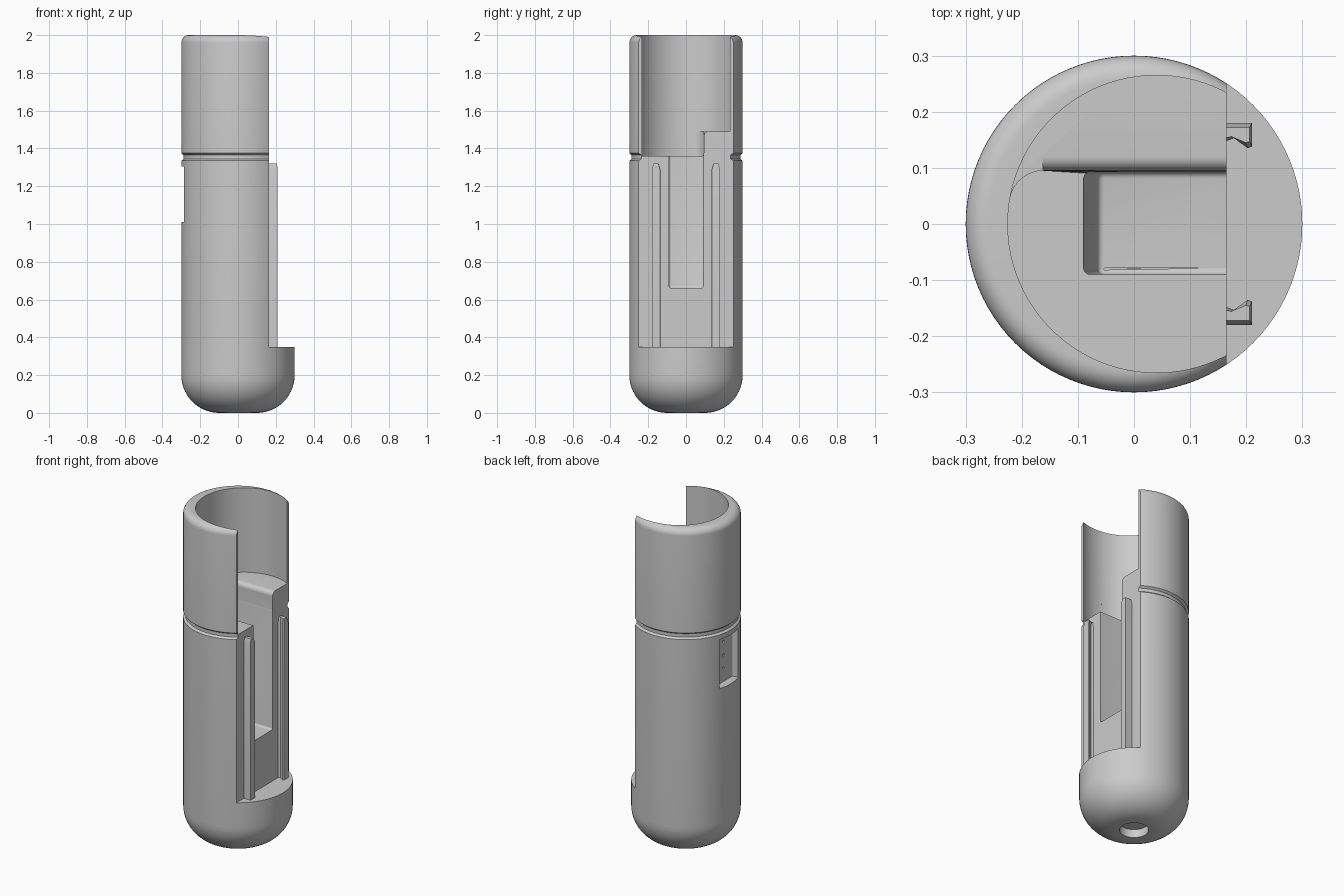
import bpy, bmesh
from math import sin, cos, pi, radians, sqrt
from mathutils import Vector

cube = bpy.data.objects.get("Cube")
if cube:
    bpy.data.objects.remove(cube)

R = 0.3          # outer radius
CUT_X = 0.165    # flat side face
LEDGE = 0.35     # top of the full round base
FLOOR = 1.36     # lower cavity floor
STEP = 1.49      # raised cavity floor
STEP_Y = 0.095
CAV_X, CAV_R = 0.04, 0.265

grey = bpy.data.materials.new("plain grey")
grey.use_nodes = True
colour = (0.6, 0.6, 0.6, 1)
grey.diffuse_color = colour
grey.node_tree.nodes["Principled BSDF"].inputs["Base Color"].default_value = colour


def orient(bm):
    """Make all faces point outwards."""
    bmesh.ops.recalc_face_normals(bm, faces=bm.faces[:])
    if bm.calc_volume(signed=True) < 0:
        bmesh.ops.reverse_faces(bm, faces=bm.faces[:])


def make_object(name, bm):
    orient(bm)
    mesh = bpy.data.meshes.new(name)
    bm.to_mesh(mesh)
    bm.free()
    mesh.materials.append(grey)
    obj = bpy.data.objects.new(name, mesh)
    bpy.context.collection.objects.link(obj)
    return obj


def arc(cx, cy, r, start, end, n):
    steps = [radians(start + (end - start) * i / n) for i in range(n + 1)]
    return [(cx + r * cos(a), cy + r * sin(a)) for a in steps]


def loft(rings):
    """Skin closed rings of points and cap both ends."""
    bm = bmesh.new()
    loops = [[bm.verts.new(p) for p in ring] for ring in rings]
    for low, high in zip(loops, loops[1:]):
        for i in range(len(low)):
            bm.faces.new((low[i - 1], low[i], high[i], high[i - 1]))
    bm.faces.new(loops[0][::-1])
    bm.faces.new(loops[-1])
    return bm


def prism(name, profile, axis, low, high, bevel=0, pick=None):
    """Extrude a 2D profile along an axis and optionally round picked edges."""
    place = {"x": lambda p, d: (d, p[0], p[1]),
             "y": lambda p, d: (p[0], d, p[1]),
             "z": lambda p, d: (p[0], p[1], d)}[axis]
    bm = loft([[place(p, d) for p in profile] for d in (low, high)])
    if bevel:
        bmesh.ops.bevel(bm, geom=[e for e in bm.edges if pick(e)], offset=bevel,
                        segments=5, profile=0.5, affect="EDGES")
    return make_object(name, bm)


def box(name, x, y, z, bevel=0, pick=None):
    corners = [(x[0], y[0]), (x[1], y[0]), (x[1], y[1]), (x[0], y[1])]
    return prism(name, corners, "z", z[0], z[1], bevel, pick)


def revolve(name, profile, segments=96):
    turns = [2 * pi * i / segments for i in range(segments)]
    return make_object(name, loft(
        [[(r * cos(a), r * sin(a), z) for a in turns] for r, z in profile]))


def volume(mesh):
    bm = bmesh.new()
    bm.from_mesh(mesh)
    result = bm.calc_volume(signed=True)
    bm.free()
    return result


def carve(obj, cutter):
    """Subtract the cutter, keeping the first solver result that is sound."""
    before = volume(obj.data)
    mod = obj.modifiers.new("carve", "BOOLEAN")
    mod.operation = "DIFFERENCE"
    mod.object = cutter
    for solver in ("EXACT", "MANIFOLD", "FLOAT"):
        mod.solver = solver
        graph = bpy.context.evaluated_depsgraph_get()
        mesh = bpy.data.meshes.new_from_object(obj.evaluated_get(graph))
        if 0.5 * before < volume(mesh) < before:
            obj.modifiers.clear()
            obj.data = mesh
            break
    obj.modifiers.clear()
    bpy.data.objects.remove(cutter)


def all_at(edge, index, value):
    return all(abs(v.co[index] - value) < 1e-4 for v in edge.verts)


# Round body with domed bottom, shallow ring groove and softened top rim
outline = arc(0.1, 0.2, 0.2, -90, 0, 14)
outline += [(R, 1.335), (0.288, 1.345), (0.288, 1.365), (R, 1.375)]
outline += arc(R - 0.04, 1.96, 0.04, 0, 90, 8)
body = revolve("body", outline)

# Flat open side
carve(body, box("side_cutter", (CUT_X, 0.5), (-0.5, 0.5), (LEDGE, 2.2)))

# Upper cavity
carve(body, prism("upper_cavity_cutter", arc(CAV_X, 0, CAV_R, 0, 356.25, 95),
                  "z", STEP, 2.2))

# Lower cavity with one rounded corner and a rounded floor edge
corner_r = 0.06
corner_y = STEP_Y - corner_r
corner_x = CAV_X - sqrt((CAV_R - corner_r) ** 2 - corner_y ** 2)
lower = arc(corner_x, corner_y, corner_r, 168, 90, 8)
lower += arc(CAV_X, 0, CAV_R, 21, -188, 64)
carve(body, prism("lower_cavity_cutter", lower, "z", FLOOR, STEP + 0.05,
                  0.025, lambda e: all_at(e, 2, FLOOR)))

# Rounded edge of the raised floor
round_r = 0.025
edge = arc(STEP_Y + round_r, STEP - round_r, round_r, 180, 90, 6)
edge += [(STEP_Y + round_r, STEP + 0.02), (STEP_Y - 0.02, STEP + 0.02),
         (STEP_Y - 0.02, STEP - round_r)]
carve(body, prism("step_edge_cutter", edge, "x", corner_x, 0.3))

# Deep slot with a slanted back wall
slot = [(-0.065, 0.66), (0.3, 0.66), (0.3, 1.42), (-0.092, 1.42)]
carve(body, prism("slot_cutter", slot, "y", -0.09, STEP_Y - 0.002, 0.012,
                  lambda e: all_at(e, 2, 0.66) or all(v.co.x < 0 for v in e.verts)))

# Shallow recess on the closed side, with three pin holes
carve(body, box("recess_cutter", (-0.4, -0.25), (-0.088, 0.088), (1.01, 1.305),
                0.012, lambda e: abs(e.verts[0].co.z - e.verts[1].co.z) > 0.1))
for z in (1.09, 1.17, 1.25):
    carve(body, prism("pin_hole_cutter", arc(0, z, 0.007, 0, 330, 11),
                      "x", -0.27, -0.235))

# Hole in the underside
carve(body, prism("bottom_hole_cutter", arc(0, 0, 0.08, 0, 352.5, 47),
                  "z", -0.1, 0.05))

# Hooked guide rails on the flat side, tapered at the top
hook = [(0.16, 0.18), (0.21, 0.18), (0.21, 0.138), (0.203, 0.135),
        (0.178, 0.153), (0.16, 0.146)]
rails = []
for side, name in ((1, "back_rail"), (-1, "front_rail")):
    foot = [Vector((x, side * y, LEDGE - 0.01)) for x, y in hook]
    neck = [Vector((p.x, p.y, 1.29)) for p in foot]
    tip = [Vector((p.x - 0.004, p.y + (side * 0.16 - p.y) * 0.4, 1.32)) for p in foot]
    rails.append(make_object(name, loft([foot, neck, tip])))

# Smooth shading with crisp edges
bpy.ops.object.select_all(action="DESELECT")
for obj in [body] + rails:
    obj.select_set(True)
bpy.context.view_layer.objects.active = body
bpy.ops.object.shade_smooth_by_angle(angle=radians(30))
